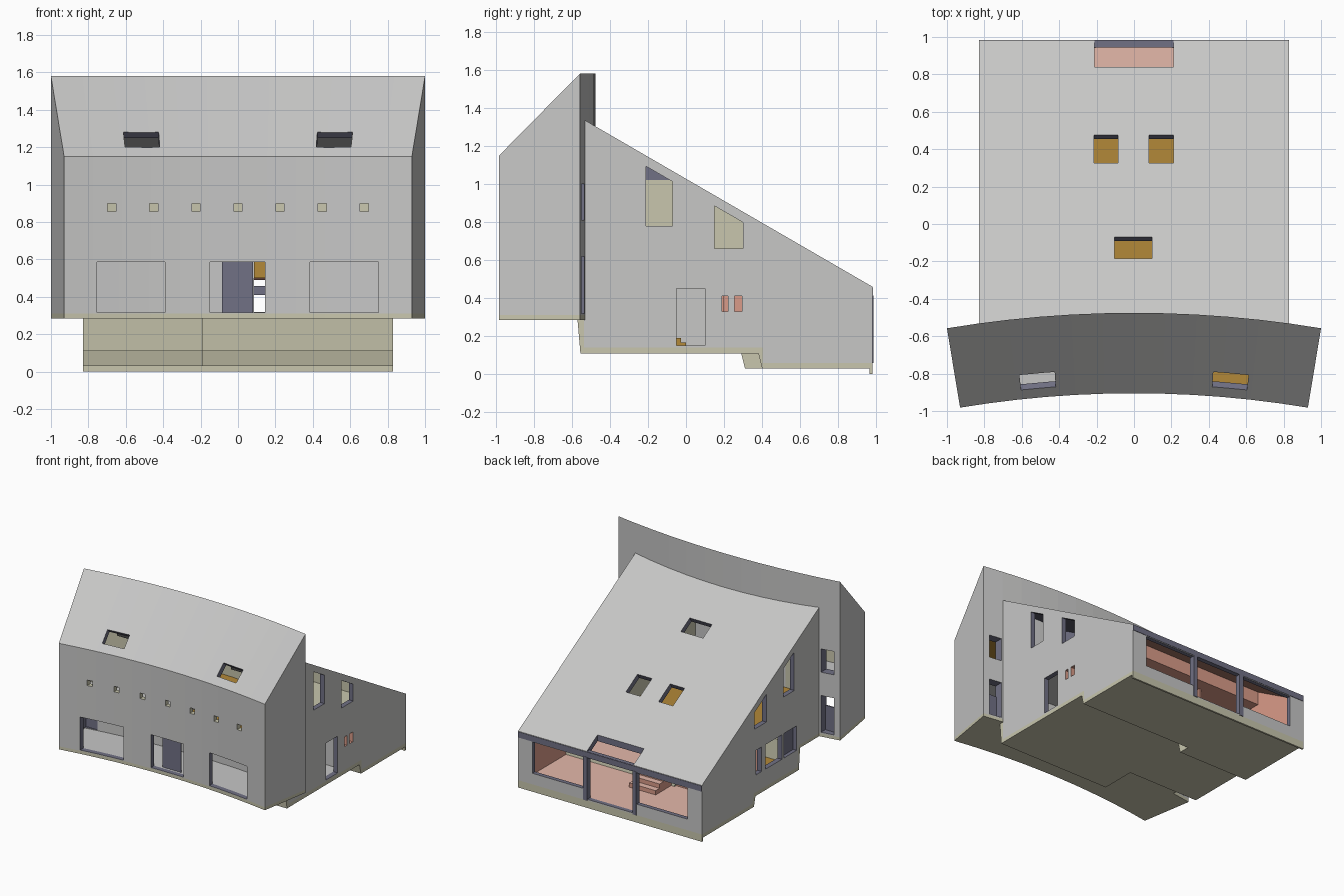
import bpy, bmesh, math
from mathutils import Vector

if "Cube" in bpy.data.objects:
    bpy.data.objects.remove(bpy.data.objects["Cube"])


def material(name, rgb):
    m = bpy.data.materials.new(name)
    m.use_nodes = True
    m.diffuse_color = (*rgb, 1)
    m.node_tree.nodes["Principled BSDF"].inputs["Base Color"].default_value = (*rgb, 1)
    return m


GREY = material("wall grey", (0.57, 0.57, 0.565))
BEIGE = material("beige", (0.58, 0.565, 0.42))
BLUE = material("slate blue", (0.165, 0.165, 0.235))
OCHRE = material("ochre", (0.45, 0.25, 0.04))
PINK = material("salmon", (0.70, 0.33, 0.25))
PALE = material("pale pink", (0.78, 0.48, 0.40))
DARK = material("dark grey", (0.06, 0.06, 0.06))


# Skin a list of equal rings; colours are given for sides, top and bottom
def loft(name, rings, side, top=None, bottom=None):
    bm = bmesh.new()
    rows = [[bm.verts.new(p) for p in ring] for ring in rings]
    n = len(rows[0])
    for a, b in zip(rows, rows[1:]):
        for i in range(n):
            j = (i + 1) % n
            bm.faces.new((a[i], a[j], b[j], b[i]))
    bm.faces.new(rows[0])
    bm.faces.new(rows[-1])
    bmesh.ops.recalc_face_normals(bm, faces=bm.faces)
    mesh = bpy.data.meshes.new(name)
    colours = (side, top or side, bottom or side)
    slots = list(dict.fromkeys(colours))
    for m in slots:
        mesh.materials.append(m)
    for f in bm.faces:
        kind = 1 if f.normal.z > 0.3 else 2 if f.normal.z < -0.3 else 0
        f.material_index = slots.index(colours[kind])
    bm.to_mesh(mesh)
    bm.free()
    ob = bpy.data.objects.new(name, mesh)
    bpy.context.collection.objects.link(ob)
    return ob


# Profile of (y, z) points extruded along x
def prism(name, profile, x0, x1, *mats):
    return loft(name, [[Vector((x, y, z)) for y, z in profile] for x in (x0, x1)], *mats)


def rect(a0, a1, z0, z1):
    return [(a0, z0), (a1, z0), (a1, z1), (a0, z1)]


def box(name, x0, x1, y0, y1, z0, z1, *mats):
    return prism(name, rect(y0, y1, z0, z1), x0, x1, *mats)


# Profile of (radius, z) points swept along the curved plan of the front wing
ARC_Y = -6.575
R0, R1 = 5.67, 6.10


def sweep(name, profile, a0, a1, steps, *mats):
    rings = []
    for k in range(steps + 1):
        a = a0 + (a1 - a0) * k / steps
        rings.append([Vector((r * math.sin(a), ARC_Y + r * math.cos(a), z)) for r, z in profile])
    return loft(name, rings, *mats)


# Subtract a cutter, keeping the cutter's colour on the cut faces
def cut(target, cutter):
    mod = target.modifiers.new("cut", 'BOOLEAN')
    mod.operation, mod.solver, mod.object = 'DIFFERENCE', 'EXACT', cutter
    mod.material_mode = 'TRANSFER'
    bpy.context.view_layer.objects.active = target
    bpy.ops.object.modifier_apply(modifier=mod.name)
    bpy.data.objects.remove(cutter)


# ---- Curved front wing ----
HALF, INNER = 0.1647, 0.158
wing = sweep("front_wing", [(R0, 0.31), (R1, 0.31), (R1, 1.58), (R0, 1.15)], -HALF, HALF, 12, GREY)
sweep("front_wing_slab", rect(R0, R1, 0.285, 0.31), -HALF, HALF, 12, BEIGE)
ri, ro = R0 + 0.04, R1 - 0.07
cut(wing, sweep("c", rect(ri, ro, 0.316, 0.64), -INNER, INNER, 12, GREY))
cut(wing, sweep("c", [(ri, 0.70), (ro, 0.70), (ro, 1.45), (ri, 1.13)], -INNER, INNER, 12,
                BEIGE, BLUE, OCHRE))
sweep("upper_floor_grey", rect(ri, ro, 0.70, 0.705), -INNER, 0, 6, GREY)
sweep("loft_floor", rect(ri, ro, 1.02, 1.05), 0.02, INNER, 6, OCHRE)

# Wide ground openings and the row of small square windows
for x0, x1 in ((-0.755, -0.39), (-0.15, 0.145), (0.385, 0.75)):
    cut(wing, box("c", x0, x1, -1.1, -0.83, 0.316, 0.585, BLUE))
for i in range(-3, 4):
    x = i * 0.225
    cut(wing, box("c", x - 0.022, x + 0.022, -1.1, -0.83, 0.855, 0.90, BEIGE))

# Wing skylights, cut square to the slope, and rear windows beside the main house
for s in (-1, 1):
    cut(wing, sweep("c", [(5.66, 1.26), (5.78, 1.14), (5.86, 1.22), (5.74, 1.34)],
                    s * 0.0895 - 0.0163, s * 0.0895 + 0.0163, 1, BLUE))
    box("loft_beam", s * 0.40, s * 0.63, -0.66, -0.64, 1.17, 1.30, DARK)
    for z0, z1 in ((0.32, 0.62), (0.81, 1.0)):
        cut(wing, box("c", s * 0.845, s * 0.95, -0.68, -0.5, z0, z1, BLUE))
    box("rear_window_panel", s * 0.845, s * 0.95, -0.60, -0.59, 0.32, 0.52, BLUE)
box("entrance_door", -0.085, 0.08, -0.85, -0.84, 0.316, 0.63, BLUE)
box("passage_lintel", 0.085, 0.145, -0.57, -0.54, 0.50, 0.60, OCHRE)


# ---- Main house ----
def roof(y):
    return 1.337 - 0.579 * (y + 0.535)


def under(y):
    return roof(y) - 0.05


W, SPLIT = 0.83, -0.19
house = prism("main_house", [(-0.535, 0.14), (0.31, 0.14), (0.31, 0.06), (0.98, 0.06),
                             (0.98, roof(0.98)), (-0.535, roof(-0.535))], -W, W, GREY)
# Rooms: ground front, upper floor, tall rear living room
wi = W - 0.04
cut(house, box("c", -wi, wi, -0.50, 0.17, 0.146, 0.58, GREY, GREY, OCHRE))
cut(house, prism("c", [(-0.5, 0.62), (0.47, 0.62), (0.47, under(0.47)), (-0.5, under(-0.5))],
                 -wi, wi, BEIGE, BLUE, OCHRE))
cut(house, prism("c", [(0.2, 0.146), (0.4, 0.146), (0.4, 0.066), (0.945, 0.066),
                       (0.945, under(0.945)), (0.5, under(0.5)), (0.5, 0.58), (0.2, 0.58)],
                 -wi, wi, PINK, PINK, PALE))
box("ground_floor_grey", 0.32, wi, -0.5, 0.17, 0.145, 0.15, GREY)
box("upper_floor_beige", 0.27, wi, -0.5, 0.47, 0.619, 0.625, BEIGE)

# Stepped underside differs on the two sides
cut(house, box("c", -1, SPLIT, -0.6, -0.265, 0.05, 0.31, BEIGE))
cut(house, box("c", SPLIT, 1, 0.30, 0.405, 0.0, 0.14, BEIGE))

# Roof windows, square to the slope
slope = Vector((0.579, 1.0)).normalized() * 0.08
for x0, x1, y0, y1 in ((-0.215, -0.085, 0.325, 0.475), (0.08, 0.21, 0.325, 0.475),
                       (-0.105, 0.095, -0.185, -0.07)):
    a, b = Vector((y0, roof(y0))), Vector((y1, roof(y1)))
    cut(house, prism("c", [a + slope, a - slope, b - slope, b + slope], x0, x1, BLUE))

# Upper side windows with tops following the roof, on both sides
for y0, y1, z in ((-0.21, -0.07, 0.78), (0.15, 0.30, 0.66)):
    for s in (-1, 1):
        cut(house, prism("c", [(y0, z), (y1, z), (y1, under(y1) - 0.006), (y0, under(y0) - 0.006)],
                         s * 0.75, s * 0.9, BLUE))
# Ground openings: side door and slots on the left, three windows on the right
for s, y0, y1, z0, z1, colour in ((1, -0.05, 0.10, 0.15, 0.45, BLUE),
                                  (1, 0.19, 0.22, 0.33, 0.41, PINK),
                                  (1, 0.255, 0.295, 0.33, 0.41, PINK),
                                  (-1, 0.21, 0.28, 0.28, 0.48, BLUE),
                                  (-1, -0.05, 0.16, 0.28, 0.48, BLUE),
                                  (-1, -0.24, -0.08, 0.28, 0.48, BLUE)):
    cut(house, box("c", s * 0.75, s * 0.9, y0, y1, z0, z1, colour))
box("side_window_panel", -0.80, -0.79, -0.24, -0.08, 0.28, 0.48, BLUE)
box("side_door_step", 0.60, 0.70, -0.06, 0.0, 0.146, 0.168, OCHRE)
box("side_door_step", 0.60, 0.70, -0.06, -0.025, 0.168, 0.19, OCHRE)

# Garden front: two windows, door, and the notch in the eaves above it
for x0, x1, z in ((-0.70, -0.24, 0.15), (0.24, 0.70, 0.15), (-0.21, 0.21, 0.07)):
    cut(house, box("c", x0, x1, 0.92, 1.1, z, 0.405, BLUE))
cut(house, box("c", -0.21, 0.21, 0.84, 1.1, 0.39, 0.8, BLUE))
box("notch_beam", -0.21, 0.21, 0.945, 0.98, 0.41, 0.458, BLUE)
box("eaves_fascia", -W, W, 0.978, 0.983, 0.41, 0.456, BLUE)
for s in (-1, 1):
    box("door_post", s * 0.205, s * 0.24, 0.94, 0.985, 0.06, 0.415, BLUE)

# Passage through both blocks from the entrance to the garden
for part in (wing, house):
    cut(part, box("c", 0.085, 0.145, -0.7, 0.35, 0.32, 0.50, OCHRE))

# Floor slabs and risers
lip = [(0.965, 0.03), (0.965, 0), (0.98, 0), (0.98, 0.06)]
prism("floor_slab_left", [(-0.57, 0.285), (-0.555, 0.11), (0.38, 0.11), (0.40, 0.03)] + lip +
      [(0.42, 0.06), (0.405, 0.14), (-0.53, 0.14), (-0.53, 0.285)], SPLIT, W, BEIGE)
prism("floor_slab_right", [(-0.56, 0.285), (-0.285, 0.285), (-0.27, 0.11), (0.29, 0.11),
                           (0.31, 0.03)] + lip +
      [(0.33, 0.06), (0.31, 0.14), (-0.25, 0.14), (-0.265, 0.31), (-0.56, 0.31)], -W, SPLIT, BEIGE)

# Inner partitions
for s, y0 in ((-1, -0.255), (1, -0.5)):
    x0, x1 = s * 0.25, s * 0.27
    prism("upper_partition", [(-0.5, 0.62), (0.47, 0.62), (0.47, under(0.47)), (-0.073, 1.02),
                              (-0.5, 1.02)], x0, x1, BEIGE)
    prism("partition_head", [(-0.5, 1.02), (-0.073, 1.02), (-0.5, under(-0.5))], x0, x1, BLUE)
    box("ground_partition", s * 0.30, s * 0.32, y0, 0.17, 0.146, 0.58, GREY)
box("stair_wall", -0.32, -0.30, 0.2, 0.40, 0.146, 0.58, PINK)

# Stairs in the living room
for i in range(4):
    box("stair_step", -0.16, 0.08, 0.40, 0.62 - i * 0.05, 0.066 + i * 0.035,
        0.101 + i * 0.035, PINK, PALE)
